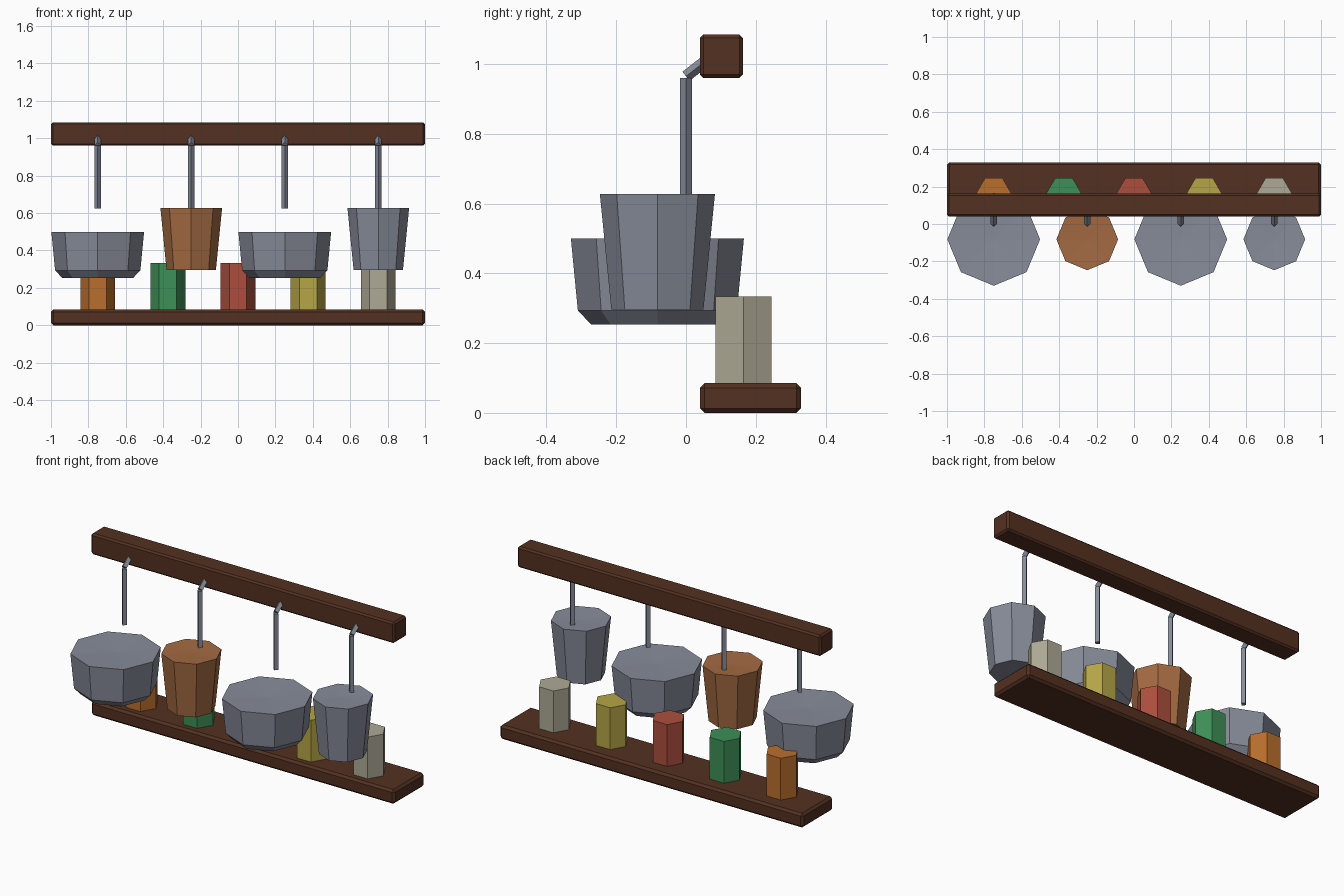
import bpy, bmesh, math
from mathutils import Vector

if "Cube" in bpy.data.objects:
    bpy.data.objects.remove(bpy.data.objects["Cube"])


def material(name, r, g, b):
    m = bpy.data.materials.new(name)
    m.diffuse_color = [(c / 255) ** 2.2 for c in (r, g, b)] + [1]
    m.use_nodes = True
    m.node_tree.nodes["Principled BSDF"].inputs["Base Color"].default_value = m.diffuse_color
    return m


def add_object(name, bm, mat):
    bmesh.ops.recalc_face_normals(bm, faces=bm.faces)
    mesh = bpy.data.meshes.new(name)
    bm.to_mesh(mesh)
    bm.free()
    mesh.materials.append(mat)
    ob = bpy.data.objects.new(name, mesh)
    bpy.context.collection.objects.link(ob)
    return ob


def board(name, lo, hi, bevel, mat):
    lo, hi = Vector(lo), Vector(hi)
    bm = bmesh.new()
    bmesh.ops.create_cube(bm, size=1)
    bmesh.ops.scale(bm, vec=hi - lo, verts=bm.verts)
    bmesh.ops.translate(bm, vec=(lo + hi) / 2, verts=bm.verts)
    ob = add_object(name, bm, mat)
    mod = ob.modifiers.new("chamfer", 'BEVEL')
    mod.width = bevel
    mod.segments = 1
    return ob


def vessel(name, x, y, sides, profile, mat, dish=0.0):
    # stacked rings from (radius, z) pairs, capped; the top cap can dip slightly
    bm = bmesh.new()
    rings = []
    for r, z in profile:
        rings.append([bm.verts.new((x + r * math.cos(2 * math.pi * i / sides),
                                    y + r * math.sin(2 * math.pi * i / sides), z))
                      for i in range(sides)])
    for a, b in zip(rings, rings[1:]):
        for i in range(sides):
            j = (i + 1) % sides
            bm.faces.new((a[i], a[j], b[j], b[i]))
    bm.faces.new(rings[0][::-1])
    top = bm.faces.new(rings[-1])
    if dish:
        poked = bmesh.ops.poke(bm, faces=[top])
        poked["verts"][0].co.z -= dish
    return add_object(name, bm, mat)


def rod(name, start, end, radius, mat):
    start, end = Vector(start), Vector(end)
    d = end - start
    bm = bmesh.new()
    bmesh.ops.create_cone(bm, cap_ends=True, segments=4, radius1=radius,
                          radius2=radius, depth=d.length)
    ob = add_object(name, bm, mat)
    # turn about x only, so the square section stays edge-on
    ob.rotation_euler = (-math.atan2(d.y, d.z), 0, 0)
    ob.location = (start + end) / 2
    return ob


wood = material("wood", 84, 52, 38)
steel = material("steel", 134, 139, 152)
copper = material("copper", 162, 106, 68)
jar_colours = [("orange", 184, 110, 48), ("green", 64, 142, 88), ("red", 170, 80, 64),
               ("yellow", 180, 164, 72), ("cream", 172, 168, 148)]

# shelf and hanging rail
board("shelf", (-1, 0.04, 0), (1, 0.33, 0.085), 0.013, wood)
board("rail", (-1, 0.04, 0.96), (1, 0.163, 1.085), 0.01, wood)

# hexagonal jars along the shelf
for i, (name, *rgb) in enumerate(jar_colours):
    vessel("jar_" + name, -0.75 + 0.375 * i, 0.165, 6,
           [(0.093, 0.083), (0.093, 0.334)], material("jar_" + name, *rgb))

# hooks with alternating wide pans and tall pots
pan = [(0.19, 0.254), (0.228, 0.293), (0.248, 0.5)]
pot = [(0.132, 0.296), (0.165, 0.628)]
for i, mat in enumerate((steel, copper, steel, steel)):
    x = -0.75 + 0.5 * i
    rod(f"hook_stem_{i}", (x, 0, 0.625), (x, 0, 0.96), 0.0165, steel)
    rod(f"hook_arm_{i}", (x, 0, 0.965), (x, 0.06, 1.012), 0.0165, steel)
    if i % 2:
        vessel(f"pot_{i}", x, -0.082, 8, pot, mat, 0.006)
    else:
        vessel(f"pan_{i}", x, -0.082, 8, pan, mat, 0.008)
